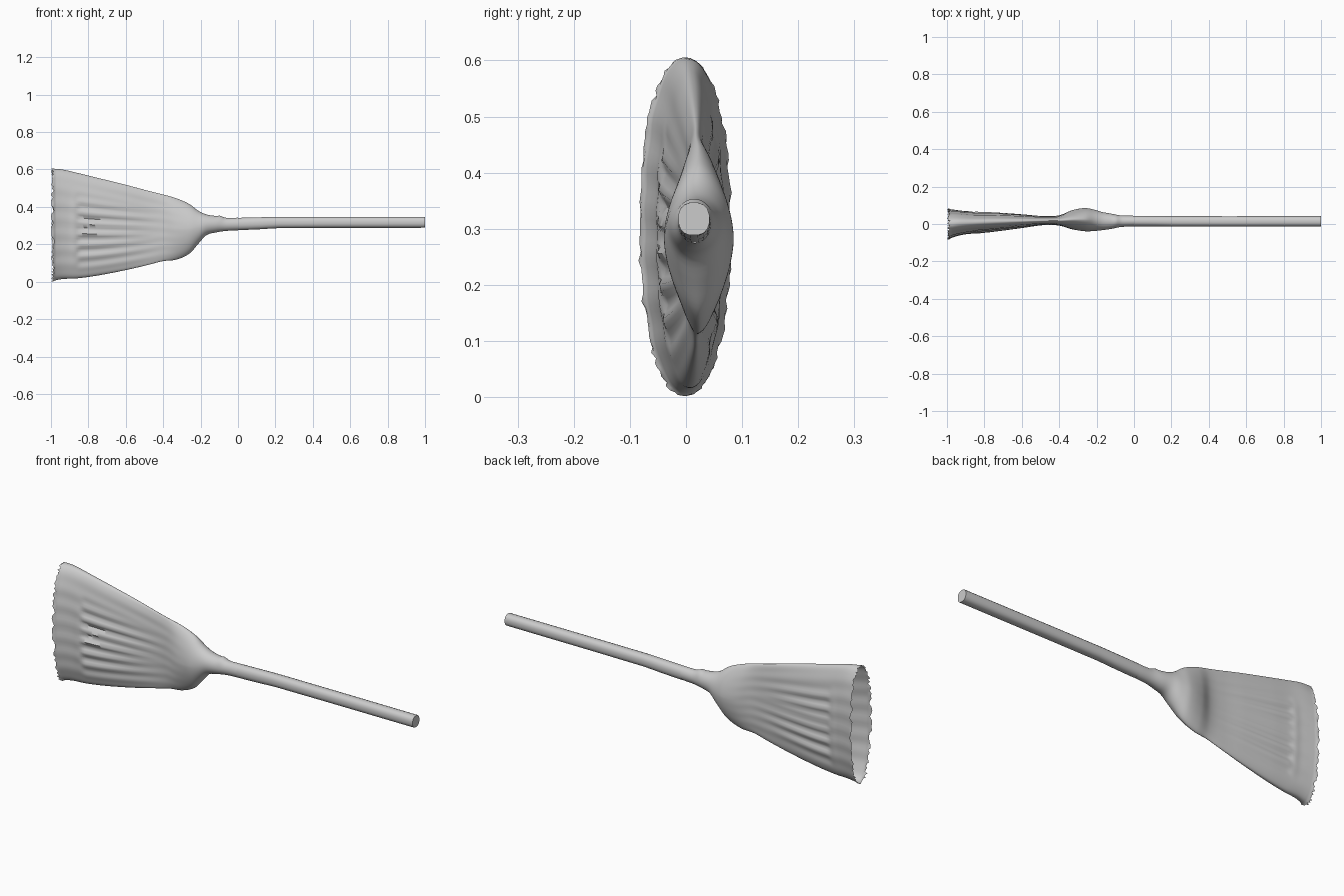
import bpy, bmesh, math, random

if "Cube" in bpy.data.objects:
    bpy.data.objects.remove(bpy.data.objects["Cube"])

random.seed(4)

# Broom head sections: x, z low, z high, y front, y back, superellipse exponent
HEAD = [
    (-1.00, 0.002, 0.605, -0.082, 0.080, 2.2),
    (-0.94, 0.014, 0.600, -0.062, 0.072, 2.2),
    (-0.86, 0.018, 0.582, -0.046, 0.062, 2.2),
    (-0.75, 0.033, 0.555, -0.034, 0.058, 2.2),
    (-0.60, 0.062, 0.518, -0.017, 0.049, 2.2),
    (-0.48, 0.090, 0.486, -0.004, 0.041, 2.2),
    (-0.40, 0.110, 0.466, -0.008, 0.046, 2.0),
    (-0.33, 0.118, 0.446, -0.028, 0.074, 1.7),
    (-0.26, 0.150, 0.415, -0.039, 0.085, 1.7),
    (-0.21, 0.205, 0.378, -0.037, 0.076, 1.9),
    (-0.17, 0.248, 0.360, -0.033, 0.064, 2.0),
    (-0.12, 0.263, 0.351, -0.026, 0.055, 2.0),
    (-0.07, 0.271, 0.342, -0.016, 0.046, 2.0),
    (0.00, 0.275, 0.342, -0.013, 0.044, 2.0),
]
# Handle sections in the same layout
HANDLE = [
    (0.00, 0.275, 0.342, -0.013, 0.044, 2.2),
    (0.12, 0.280, 0.345, -0.013, 0.043, 2.3),
    (0.22, 0.286, 0.347, -0.014, 0.042, 2.4),
    (1.00, 0.288, 0.347, -0.014, 0.042, 2.4),
]


def sample(rows, x):
    """Smooth interpolation through the sections."""
    i = 0
    while i < len(rows) - 2 and x > rows[i + 1][0]:
        i += 1
    a, b = rows[i], rows[i + 1]
    p, q = rows[max(i - 1, 0)], rows[min(i + 2, len(rows) - 1)]
    h = b[0] - a[0]
    t = (x - a[0]) / h
    out = []
    for k in range(1, 6):
        m0 = (b[k] - p[k]) / (b[0] - p[0]) * h
        m1 = (q[k] - a[k]) / (q[0] - a[0]) * h
        out.append((2*t**3 - 3*t*t + 1) * a[k] + (t**3 - 2*t*t + t) * m0
                   + (3*t*t - 2*t**3) * b[k] + (t**3 - t*t) * m1)
    return out


def section(row, x, n):
    z0, z1, y0, y1, e = row
    pts = []
    for j in range(n):
        a = 2 * math.pi * (j + 0.5) / n
        c, s = math.cos(a), math.sin(a)
        u = math.copysign(abs(c) ** (2 / e), c)
        v = math.copysign(abs(s) ** (2 / e), s)
        pts.append([x, (y0 + y1) / 2 + u * (y1 - y0) / 2,
                    (z0 + z1) / 2 + v * (z1 - z0) / 2, u, v])
    return pts


def loft(name, rings, cap_end, angle):
    bm = bmesh.new()
    loops = [[bm.verts.new(p[:3]) for p in r] for r in rings]
    n = len(loops[0])
    for a, b in zip(loops, loops[1:]):
        for j in range(n):
            k = (j + 1) % n
            bm.faces.new((a[j], a[k], b[k], b[j]))
    if cap_end:
        bm.faces.new(loops[-1])
    bmesh.ops.recalc_face_normals(bm, faces=bm.faces)
    # the outside wall must face away from the axis
    test = max(bm.faces, key=lambda f: f.calc_center_median().z)
    if test.normal.z < 0:
        bmesh.ops.reverse_faces(bm, faces=bm.faces)
    me = bpy.data.meshes.new(name)
    bm.to_mesh(me)
    bm.free()
    ob = bpy.data.objects.new(name, me)
    bpy.context.collection.objects.link(ob)
    bpy.ops.object.select_all(action='DESELECT')
    ob.select_set(True)
    bpy.context.view_layer.objects.active = ob
    bpy.ops.object.shade_smooth_by_angle(angle=math.radians(angle))
    return ob


def step(a, b, x):
    t = min(max((x - a) / (b - a), 0), 1)
    return t * t * (3 - 2 * t)


# Hollow head, open at the ragged mouth, pleated on both faces
N, STEPS = 128, 100
rings = []
for i in range(STEPS + 1):
    x = -1 + i / STEPS
    ring = section(sample(HEAD, x), x, N)
    pleat = step(-0.87, -0.84, x) * (1 - step(-0.82, -0.40, x))
    band = math.exp(-((x + 0.875) / 0.02) ** 2)
    for p in ring:
        u, v = p[3], p[4]
        middle = 1 - step(0.35, 0.85, abs(v + 0.1))
        wave = math.sin(2 * math.pi * v * 4.6 + 0.6 * math.sin(5 * v))
        side = -1 if u < 0 else 1
        amount = 0.008 if u < 0 else 0.005
        p[1] += side * middle * (amount * pleat * wave + 0.003 * band)
        # broad soft ripples in the straw
        p[1] += 0.0015 * math.sin(23 * v + 4 * x) * (1 - step(-0.6, -0.25, x)) * abs(u)
        # tie knot on top of the neck
        p[2] += 0.007 * math.exp(-((x + 0.095) / 0.016) ** 2) * max(v, 0)
    rings.append(ring)
for p in rings[0]:
    p[0] += random.uniform(0, 0.016)
    p[1] += random.uniform(-0.003, 0.003)
for p in rings[1]:
    p[0] += 0.007
loft("broom_head", rings, False, 60)

# Faceted-round handle with a flat end
xs = [0, 0.06, 0.12, 0.17, 0.22, 0.5, 1.0]
loft("handle", [section(sample(HANDLE, x), x, 16) for x in xs], True, 35)
